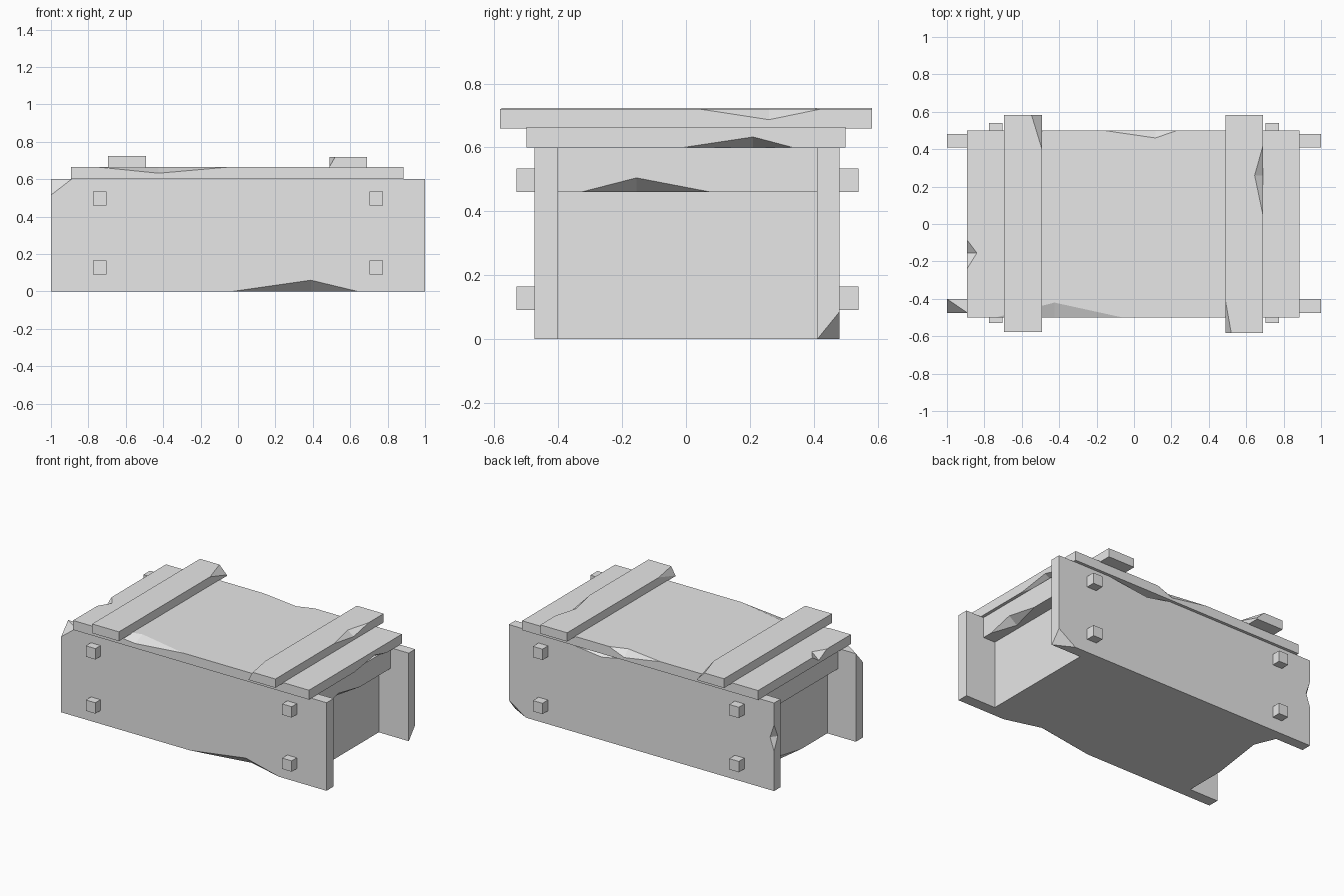
import bpy
import bmesh
from mathutils import Vector

cube = bpy.data.objects.get("Cube")
if cube:
    bpy.data.objects.remove(cube, do_unlink=True)

grey = bpy.data.materials.new("plain grey")
grey.use_nodes = True
grey.diffuse_color = (0.8, 0.8, 0.8, 1)
grey.node_tree.nodes["Principled BSDF"].inputs["Base Color"].default_value = (0.8, 0.8, 0.8, 1)


def add_mesh(name, bm):
    bmesh.ops.recalc_face_normals(bm, faces=bm.faces)
    mesh = bpy.data.meshes.new(name)
    bm.to_mesh(mesh)
    bm.free()
    mesh.materials.append(grey)
    obj = bpy.data.objects.new(name, mesh)
    bpy.context.collection.objects.link(obj)
    return obj


def box(name, x, y, z):
    """Board given by its (min, max) range on each axis."""
    bm = bmesh.new()
    bmesh.ops.create_cube(bm, size=1)
    for v in bm.verts:
        v.co = [r[0] if c < 0 else r[1] for c, r in zip(v.co, (x, y, z))]
    return add_mesh(name, bm)


def cut(obj, points, pivot):
    """Subtract a tetrahedron, enlarged about a point on its cut surface."""
    bm = bmesh.new()
    verts = [bm.verts.new(pivot + (p - pivot) * 1.5) for p in points]
    for i in range(4):
        bm.faces.new(verts[:i] + verts[i + 1:])
    cutter = add_mesh("chip_cutter", bm)
    cutter.hide_render = True
    mod = obj.modifiers.new("chip", "BOOLEAN")
    mod.operation = "DIFFERENCE"
    mod.solver = "EXACT"
    mod.object = cutter
    bpy.context.view_layer.objects.active = obj
    bpy.ops.object.modifier_apply(modifier=mod.name)
    bpy.data.objects.remove(cutter, do_unlink=True)


def edge_chip(obj, axis, start, end, apex, corner, depth):
    """Notch along an edge: corner is a point on it, depth the inward offset."""
    def on_edge(t, offset=None):
        p = Vector(corner)
        p[axis] = t
        if offset is not None:
            p[offset] += depth[offset]
        return p
    a, b = [i for i in range(3) if i != axis]
    c, d = on_edge(apex, a), on_edge(apex, b)
    cut(obj, [on_edge(start), on_edge(end), c, d], (c + d) / 2)


def corner_chip(obj, corner, size):
    """Slice off a corner; size is the signed inward length on each axis."""
    v = Vector(corner)
    points = [v.copy() for _ in range(3)]
    for i in range(3):
        points[i][i] += size[i]
    cut(obj, [v] + points, sum(points, Vector()) / 3)


X, Y, Z = range(3)

# Chest body and raised end planks
body = box("body", (-0.785, 0.774), (-0.40, 0.41), (0, 0.6))
edge_chip(body, Y, -0.12, 0.40, 0.27, (-0.785, 0, 0), (0.055, 0, 0.07))
plank = box("left_end_plank", (0.774, 0.864), (-0.40, 0.41), (0.46, 0.6))
edge_chip(plank, Y, -0.33, 0.08, -0.155, (0.864, 0, 0.46), (-0.06, 0, 0.045))
box("right_end_plank", (-0.864, -0.785), (-0.40, 0.41), (0.46, 0.6))

# Long side boards
front = box("front_board", (-1, 1), (-0.475, -0.40), (0, 0.6))
edge_chip(front, X, -0.03, 0.64, 0.39, (0, -0.475, 0), (0, 0.07, 0.06))
corner_chip(front, (-1, -0.475, 0.6), (0.11, 0.074, -0.085))

back = box("back_board", (-1, 1), (0.41, 0.48), (0, 0.6))
corner_chip(back, (1, 0.48, 0), (-0.13, -0.069, 0.085))
edge_chip(back, Z, 0.27, 0.45, 0.36, (-1, 0.48, 0), (0.03, -0.04, 0))
edge_chip(back, X, 0.12, 0.6, 0.3, (0, 0.48, 0.6), (0, -0.06, -0.035))

# Lid
lid = box("lid", (-0.893, 0.885), (-0.5, 0.5), (0.6, 0.664))
edge_chip(lid, X, -0.74, -0.06, -0.425, (0, -0.5, 0.664), (0, 0.08, -0.032))
edge_chip(lid, X, -0.16, 0.23, 0.115, (0, 0.5, 0.664), (0, -0.04, -0.045))
edge_chip(lid, Y, -0.24, -0.085, -0.155, (-0.893, 0, 0.664), (0.053, 0, -0.045))
edge_chip(lid, Y, -0.01, 0.335, 0.21, (0.885, 0, 0.6), (-0.06, 0, 0.033))

# Cross battens on the lid
left = box("left_batten", (0.488, 0.69), (-0.583, 0.583), (0.66, 0.72))
corner_chip(left, (0.488, -0.583, 0.72), (0.032, 0.18, -0.055))
edge_chip(left, Y, 0.045, 0.42, 0.26, (0.69, 0, 0.72), (-0.045, 0, -0.033))
right = box("right_batten", (-0.695, -0.493), (-0.578, 0.583), (0.66, 0.723))
corner_chip(right, (-0.493, 0.583, 0.723), (-0.055, -0.18, -0.055))

# Square pegs through the side boards
for side, y in (("front", (-0.53, -0.47)), ("back", (0.475, 0.54))):
    for end, x in (("left", 0.74), ("right", -0.74)):
        for level, z in (("lower", 0.128), ("upper", 0.497)):
            box(f"{side}_{end}_{level}_peg", (x - 0.036, x + 0.036), y, (z - 0.037, z + 0.037))
